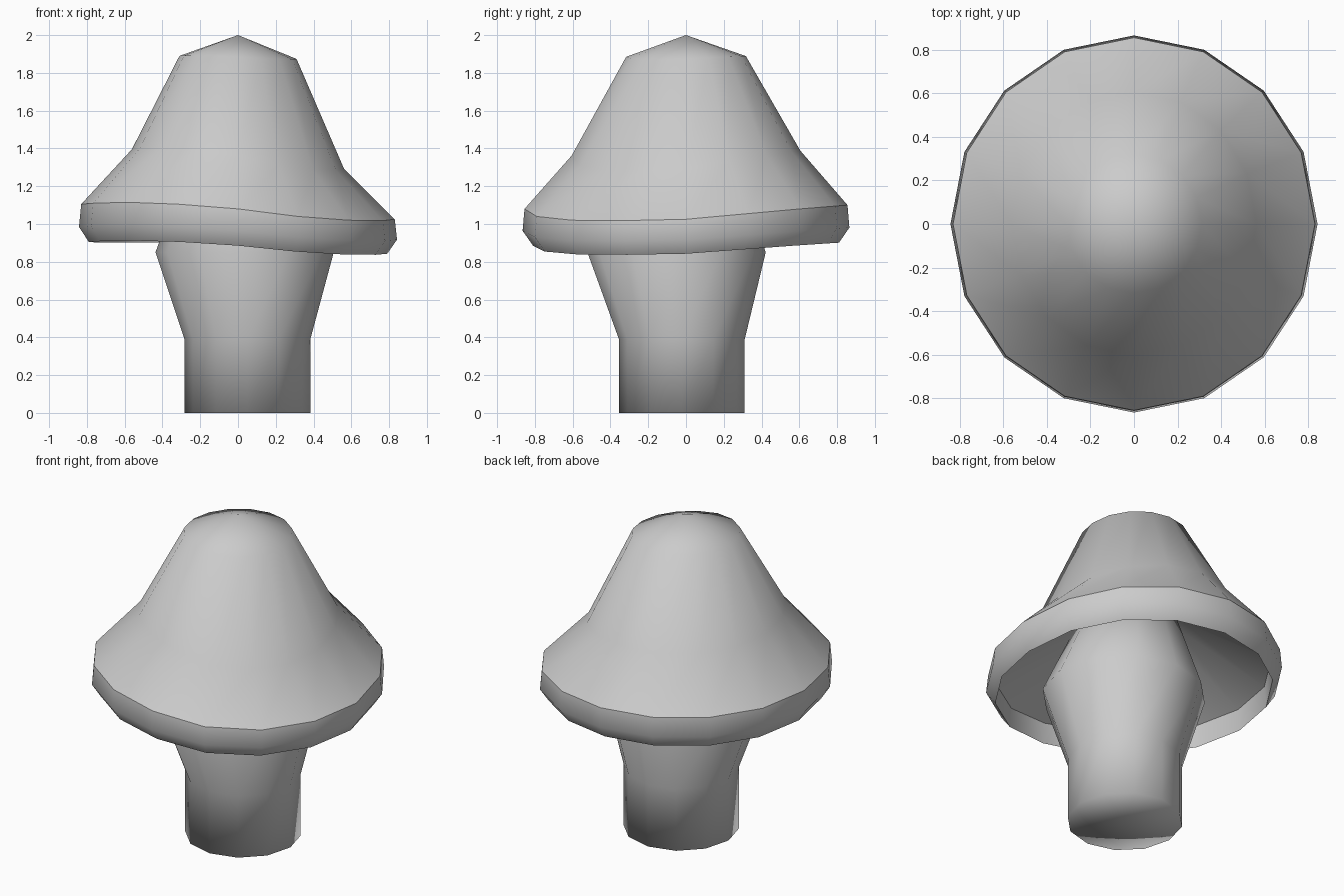
import bpy, bmesh
from math import cos, sin, pi

if "Cube" in bpy.data.objects:
    bpy.data.objects.remove(bpy.data.objects["Cube"])


def loft(name, sides, rings, sharp=(), top=None, bottom=None, dip=None):
    """Join rings (cx, cy, rx, ry, z, dip_amount) into a smooth-shaded skin."""
    bm = bmesh.new()
    loops = []
    for cx, cy, rx, ry, z, amount in rings:
        loop = []
        for i in range(sides):
            a = 2 * pi * i / sides
            drop = dip[i] * amount if dip else 0
            loop.append(bm.verts.new((cx + rx * cos(a), cy + ry * sin(a), z - drop)))
        loops.append(loop)
    for lo, hi in zip(loops, loops[1:]):
        for i in range(sides):
            j = (i + 1) % sides
            bm.faces.new((lo[i], lo[j], hi[j], hi[i]))
    for tip, loop in ((bottom, loops[0]), (top, loops[-1])):
        if tip:
            v = bm.verts.new(tip)
            for i in range(sides):
                bm.faces.new((loop[i], loop[(i + 1) % sides], v))
    bmesh.ops.recalc_face_normals(bm, faces=bm.faces)
    for f in bm.faces:
        f.smooth = True
    for k in sharp:
        for i in range(sides):
            bm.edges.get((loops[k][i], loops[k][(i + 1) % sides])).smooth = False
    mesh = bpy.data.meshes.new(name)
    bm.to_mesh(mesh)
    bm.free()
    obj = bpy.data.objects.new(name, mesh)
    bpy.context.collection.objects.link(obj)
    return obj


# Cap: uneven brim that sags on the front right, hollow underneath
sag = [.08, .05, .025, .01, .005, .005, .005, .005,
       0, -.005, -.01, 0, .025, .065, .085, .087]
loft("cap", 16, [
    (0, 0, .27, .27, 1.33, .8),
    (0, 0, .78, .80, 1.04, 1),
    (0, 0, .79, .81, .905, .78),
    (0, 0, .842, .865, .985, .85),
    (0, 0, .83, .855, 1.105, 1),
    (0, 0, .562, .605, 1.395, 1.3),
    (0, 0, .31, .317, 1.89, .2),
], sharp=(1, 2, 4), top=(0, 0, 2), bottom=(0, 0, 1.4), dip=sag)

# Stem: straight foot swelling below the cap, then tapering into it
loft("stem", 12, [
    (.05, -.022, .333, .333, 0, 0),
    (.05, -.022, .333, .333, .39, 0),
    (.035, -.05, .472, .472, .85, 0),
    (.02, -.02, .27, .27, 1.36, 0),
], top=(.02, -.02, 1.4), bottom=(.05, -.022, 0))
